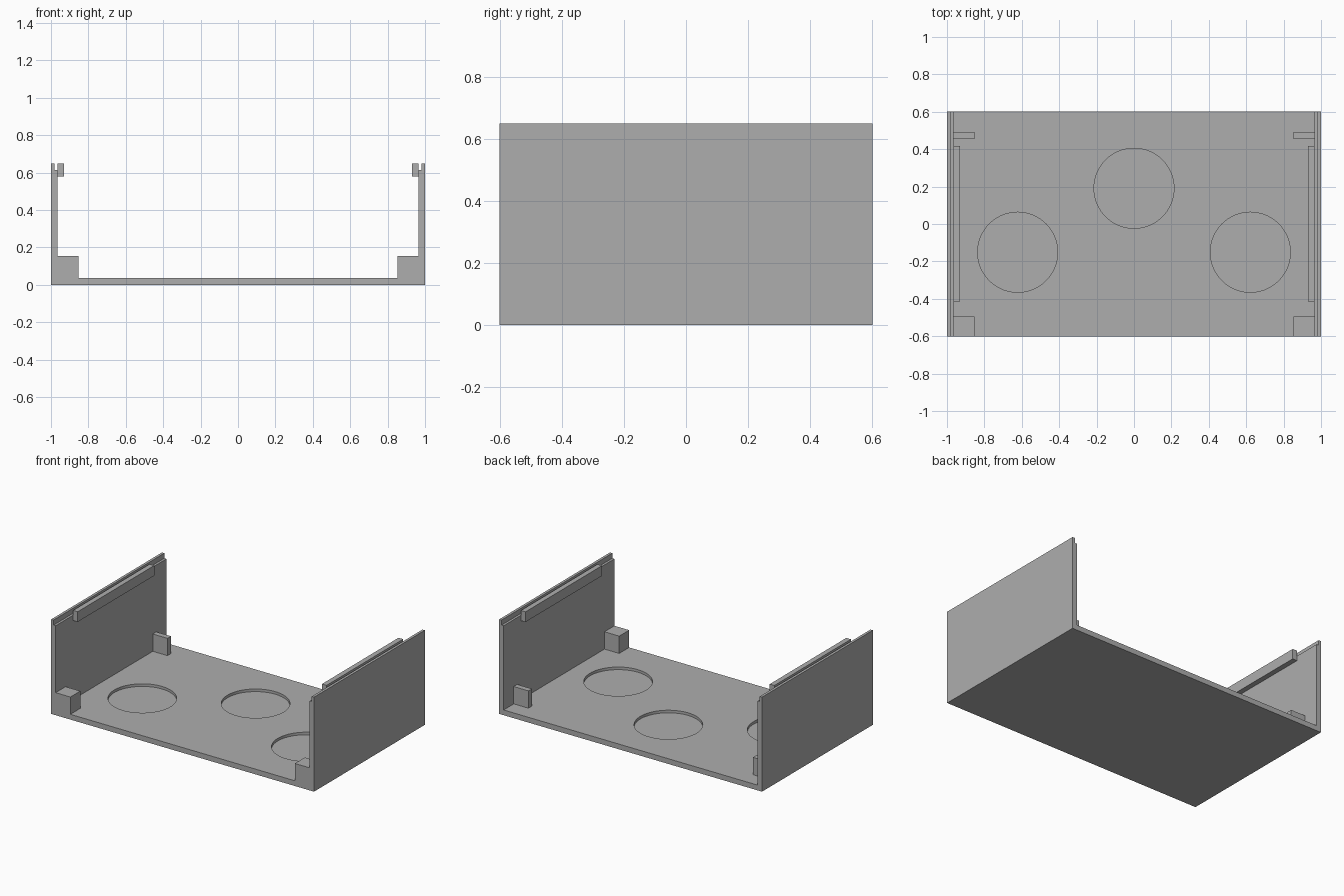
import bpy
import bmesh
from mathutils import Vector

if "Cube" in bpy.data.objects:
    bpy.data.objects.remove(bpy.data.objects["Cube"])

HALF_DEPTH = 0.602
HEIGHT = 0.65
FLOOR = 0.036
WALL_IN = 0.966      # inner face of the side walls
RECESS = 0.018       # depth of the round floor pockets

grey = bpy.data.materials.new("plain grey")
colour = (0.42, 0.42, 0.42, 1)
grey.diffuse_color = colour
grey.use_nodes = True
grey.node_tree.nodes["Principled BSDF"].inputs["Base Color"].default_value = colour


def add_object(name, bm):
    bmesh.ops.recalc_face_normals(bm, faces=bm.faces)
    mesh = bpy.data.meshes.new(name)
    bm.to_mesh(mesh)
    bm.free()
    mesh.materials.append(grey)
    obj = bpy.data.objects.new(name, mesh)
    bpy.context.collection.objects.link(obj)
    return obj


def box(name, low, high):
    low, high = Vector(low), Vector(high)
    bm = bmesh.new()
    bmesh.ops.create_cube(bm, size=1)
    bmesh.ops.scale(bm, vec=high - low, verts=bm.verts)
    bmesh.ops.translate(bm, vec=(low + high) / 2, verts=bm.verts)
    return add_object(name, bm)


def extrude_profile(name, points):
    bm = bmesh.new()
    face = bm.faces.new([bm.verts.new((x, -HALF_DEPTH, z)) for x, z in points])
    result = bmesh.ops.extrude_face_region(bm, geom=[face], use_keep_orig=True)
    moved = [v for v in result["geom"] if isinstance(v, bmesh.types.BMVert)]
    bmesh.ops.translate(bm, vec=(0, 2 * HALF_DEPTH, 0), verts=moved)
    return add_object(name, bm)


# Tray: floor and side walls with a stepped lip, one mirrored profile
half = [(1, 0), (1, HEIGHT), (0.982, HEIGHT), (0.982, 0.615),
        (WALL_IN, 0.615), (WALL_IN, FLOOR)]
tray = extrude_profile("tray", half + [(-x, z) for x, z in reversed(half)])

# Round pockets sunk into the floor
for x, y in [(0, 0.191), (-0.622, -0.151), (0.622, -0.151)]:
    bm = bmesh.new()
    bmesh.ops.create_cone(bm, cap_ends=True, segments=72, radius1=0.214,
                          radius2=0.214, depth=0.2)
    bmesh.ops.translate(bm, vec=(x, y, FLOOR - RECESS + 0.1), verts=bm.verts)
    cutter = add_object("pocket_cutter", bm)
    cutter.hide_render = True
    cut = tray.modifiers.new("pocket", 'BOOLEAN')
    cut.operation = 'DIFFERENCE'
    cut.solver = 'EXACT'
    cut.object = cutter
    bpy.context.view_layer.objects.active = tray
    bpy.ops.object.modifier_apply(modifier=cut.name)
    bpy.data.objects.remove(cutter)

bpy.ops.object.select_all(action='DESELECT')
tray.select_set(True)
bpy.ops.object.shade_smooth_by_angle()

# Corner blocks, rear stops and upper rails on both sides
for side, sign in (("left", 1), ("right", -1)):
    def side_box(part, x, y, z):
        xs = sorted((sign * x[0], sign * x[1]))
        box(f"{side}_{part}", (xs[0], y[0], z[0]), (xs[1], y[1], z[1]))

    side_box("front_corner_block", (0.854, WALL_IN), (-HALF_DEPTH, -0.494), (FLOOR, 0.155))
    side_box("rear_stop", (0.854, WALL_IN), (0.454, 0.492), (FLOOR, 0.155))
    side_box("upper_rail", (0.929, WALL_IN - 0.002), (-0.415, 0.417), (0.58, HEIGHT))
